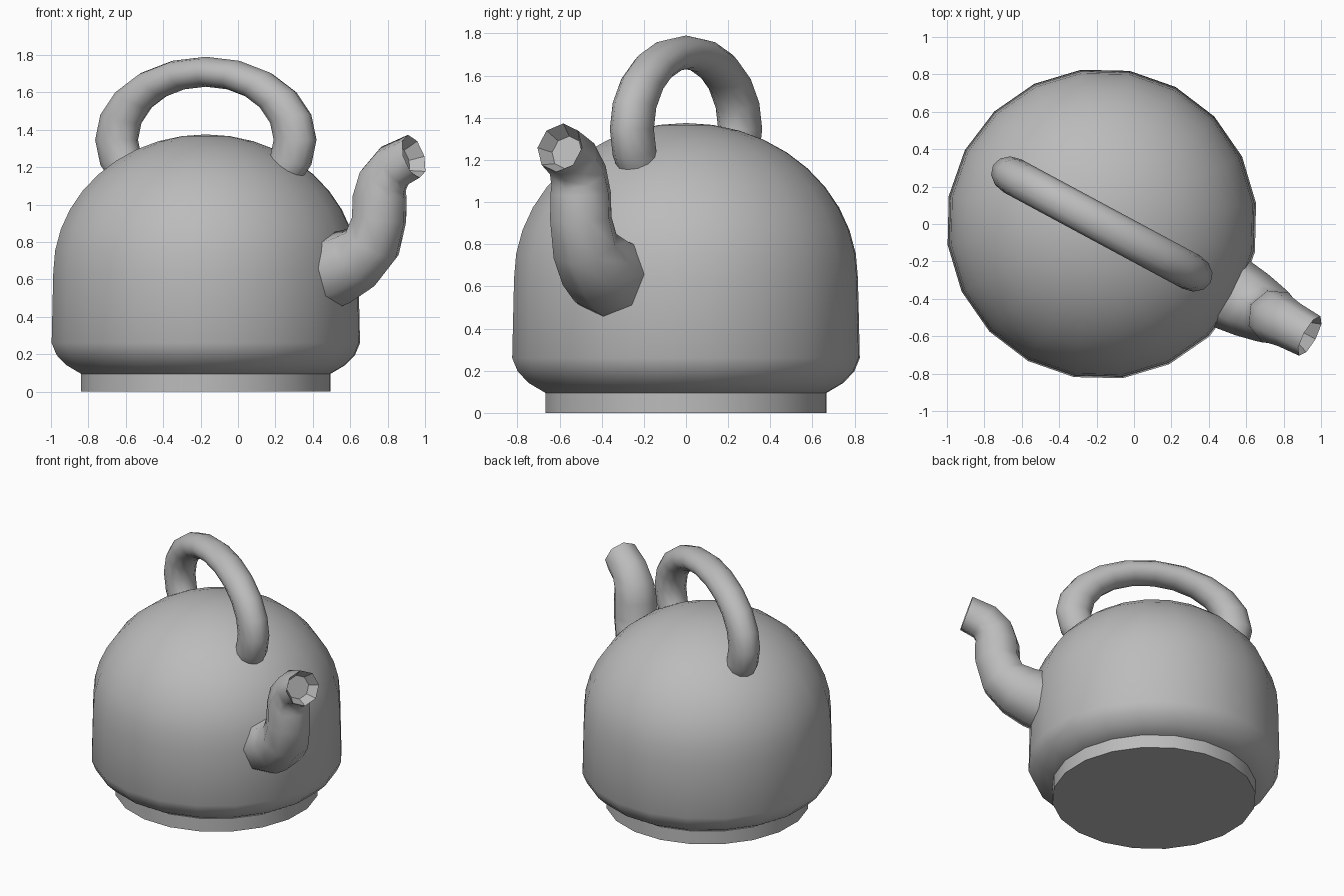
import bpy, bmesh
from math import sin, cos, pi, radians
from mathutils import Matrix, Vector

if "Cube" in bpy.data.objects:
    bpy.data.objects.remove(bpy.data.objects["Cube"], do_unlink=True)

gray = bpy.data.materials.new("plain gray")
gray.use_nodes = True
gray.diffuse_color = (0.5, 0.5, 0.5, 1)
gray.node_tree.nodes["Principled BSDF"].inputs["Base Color"].default_value = (0.5, 0.5, 0.5, 1)

# Local frame: the spout and handle lie along local +x
FRAME = Matrix.Translation((-0.172, 0, 0)) @ Matrix.Rotation(radians(-28.3), 4, "Z")


def build(name, rings, cap_start=False, cap_end=False, closed=False, flat_from=None):
    """Skin a list of vertex rings into one object."""
    bm = bmesh.new()
    loops = [[bm.verts.new(p) for p in ring] for ring in rings]
    n = len(loops[0])
    pairs = list(zip(loops, loops[1:]))
    if closed:
        pairs.append((loops[-1], loops[0]))
    flat = []
    for k, (a, b) in enumerate(pairs):
        for i in range(n):
            j = (i + 1) % n
            face = bm.faces.new((a[i], a[j], b[j], b[i]))
            if flat_from is not None and k >= flat_from:
                flat.append(face)
    if cap_start:
        bm.faces.new(loops[0][::-1])
    if cap_end:
        bm.faces.new(loops[-1])
    bmesh.ops.remove_doubles(bm, verts=bm.verts, dist=0.0005)
    bmesh.ops.recalc_face_normals(bm, faces=bm.faces)
    bm.faces.index_update()
    flat_ids = [f.index for f in flat if f.is_valid]
    mesh = bpy.data.meshes.new(name)
    bm.to_mesh(mesh)
    bm.free()
    mesh.materials.append(gray)
    obj = bpy.data.objects.new(name, mesh)
    obj.matrix_world = FRAME
    bpy.context.collection.objects.link(obj)
    bpy.ops.object.select_all(action="DESELECT")
    obj.select_set(True)
    bpy.context.view_layer.objects.active = obj
    bpy.ops.object.shade_smooth_by_angle(angle=radians(50))
    for i in flat_ids:
        mesh.polygons[i].use_smooth = False
    return obj


def circle(r, z, n=20):
    return [Vector((r * cos(2 * pi * i / n), r * sin(2 * pi * i / n), z)) for i in range(n)]


def tilted_ring(x, z, r, tilt, n=8):
    """Ring around an axis that rises by tilt degrees from local +x."""
    t = radians(tilt)
    up = Vector((-sin(t), 0, cos(t)))
    side = Vector((0, 1, 0))
    return [Vector((x, 0, z)) + r * (up * cos(2 * pi * i / n) + side * sin(2 * pi * i / n))
            for i in range(n)]


# Base foot
build("base_foot", [circle(0.673, 0), circle(0.673, 0.095)], cap_start=True, cap_end=True)

# Body: rounded lower edge, nearly straight wall, elliptical dome
profile = [(0.673, 0.095), (0.75, 0.14), (0.805, 0.195), (0.832, 0.26)]
profile += [(0.823 * cos(a), 0.64 + 0.735 * sin(a)) for a in (pi / 20 * k for k in range(11))]
build("body", [circle(r, z) for r, z in profile], cap_start=True)

# Handle: flattened ring whose lower half passes inside the body
handle = []
for k in range(20):
    a = 2 * pi * k / 20
    ring = []
    for i in range(12):
        b = 2 * pi * i / 12
        reach = 1 + 0.22 * cos(b)
        ring.append(Vector((0.542 * reach * sin(a), 0.1 * sin(b), 1.346 + 0.364 * reach * cos(a))))
    handle.append(ring)
build("handle", handle, closed=True)

# Spout: tapering curved tube with a recessed mouth
path = [(0.6, 0.59, 0.2, 18), (0.8, 0.66, 0.2, 22), (0.91, 0.71, 0.185, 38),
        (1.01, 0.79, 0.163, 60), (1.052, 0.92, 0.152, 84), (1.055, 1.04, 0.15, 86),
        (1.075, 1.125, 0.14, 62), (1.14, 1.205, 0.128, 36), (1.263, 1.258, 0.12, 17)]
mouth = [(1.191, 1.236, 0.08, 17)]
build("spout", [tilted_ring(*p) for p in path + mouth], cap_end=True, flat_from=len(path) - 1)
